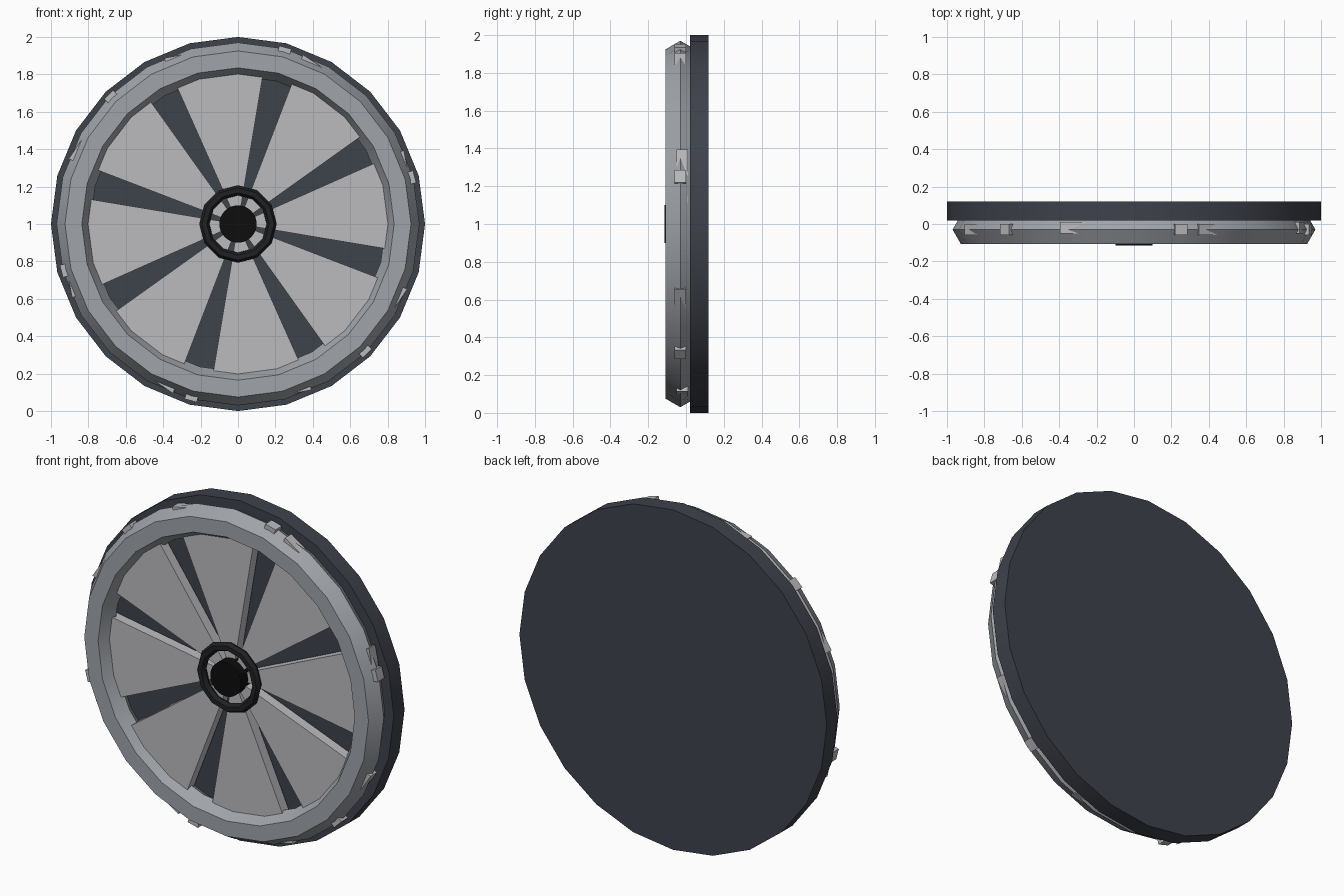
import bpy, bmesh
from math import sin, cos, pi, radians

if "Cube" in bpy.data.objects:
    bpy.data.objects.remove(bpy.data.objects["Cube"])


def material(name, c):
    m = bpy.data.materials.new(name)
    m.diffuse_color = (*c, 1)
    m.use_nodes = True
    m.node_tree.nodes["Principled BSDF"].inputs["Base Color"].default_value = m.diffuse_color
    return m


dark = material("dark_blue_grey", (0.048, 0.054, 0.07))
black = material("black", (0.004, 0.004, 0.004))
charcoal = material("charcoal", (0.014, 0.015, 0.017))
steel = material("steel", (0.35, 0.37, 0.40))
light = material("light_grey", (0.5, 0.5, 0.52))


def finish(name, mat):
    ob = bpy.context.object
    ob.name = name
    ob.data.materials.append(mat)
    bpy.ops.object.shade_smooth_by_angle()
    return ob


def cylinder(name, r, y0, y1, n, mat):
    bpy.ops.mesh.primitive_cylinder_add(vertices=n, radius=r, depth=y1 - y0,
        location=(0, (y0 + y1) / 2, 1), rotation=(pi / 2, 0, 0))
    finish(name, mat)


def torus(name, R, r, y, n, m, mat):
    bpy.ops.mesh.primitive_torus_add(major_radius=R, minor_radius=r,
        major_segments=n, minor_segments=m, location=(0, y, 1), rotation=(pi / 2, 0, 0))
    finish(name, mat)


def plate(name, outline, y0, y1, mat):
    """Extrude an outline of (clockwise angle from up, radius) points along y."""
    bm = bmesh.new()
    pts = [(r * sin(radians(a)), 1 + r * cos(radians(a))) for a, r in outline]
    face = bm.faces.new([bm.verts.new((x, y0, z)) for x, z in pts])
    ext = bmesh.ops.extrude_face_region(bm, geom=[face])["geom"]
    bmesh.ops.translate(bm, vec=(0, y1 - y0, 0),
        verts=[v for v in ext if isinstance(v, bmesh.types.BMVert)])
    bmesh.ops.recalc_face_normals(bm, faces=bm.faces)
    me = bpy.data.meshes.new(name)
    bm.to_mesh(me)
    bm.free()
    ob = bpy.data.objects.new(name, me)
    me.materials.append(mat)
    bpy.context.collection.objects.link(ob)


# Backing disc and six-sided outer ring
cylinder("back_disc", 1.0, 0.02, 0.12, 24, dark)
torus("outer_ring", 0.88, 0.09, -0.03, 24, 6, steel)

# Eight wedge blades, one corner just breaking through the ring
for i in range(8):
    a = 45 * i
    y = -0.06 if i % 2 == 0 else -0.05
    plate("blade", [(a + 21, 0.02), (a + 21, 0.97), (a + 26, 0.955),
                    (a + 38, 0.94), (a + 54.5, 0.94), (a + 54.5, 0.02)],
          y, y + 0.06, light)

# Six small clips on the ring's outer ridge
for i in range(6):
    a = 15 + 60 * i
    plate("ring_clip", [(a - 2, 0.93), (a - 2, 0.978), (a + 2, 0.978), (a + 2, 0.93)],
          -0.06, 0.0, light)

# Hub cap and hub ring
cylinder("hub_cap", 0.1, -0.115, 0.03, 24, black)
torus("hub_ring", 0.18, 0.027, -0.08, 12, 6, charcoal)
